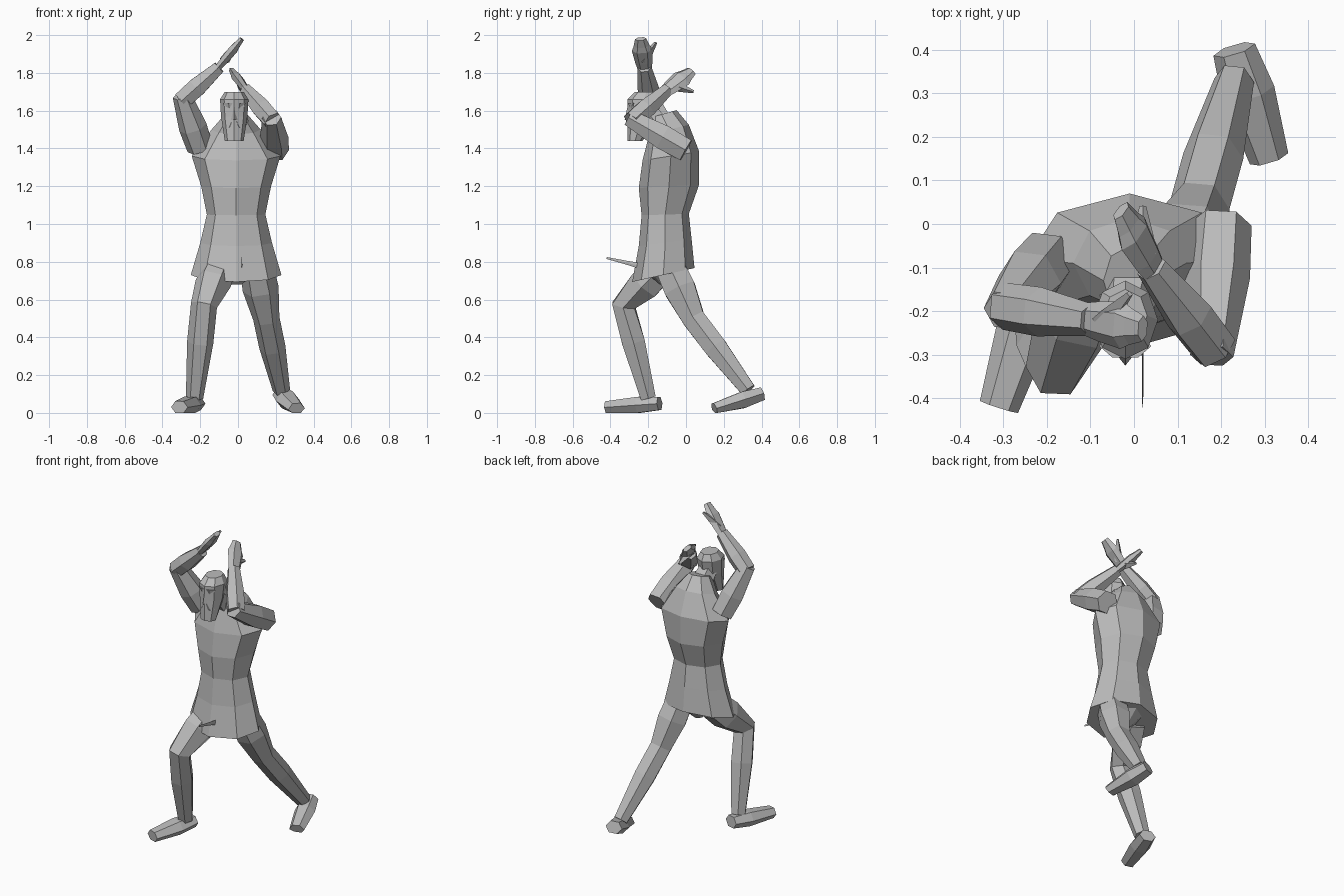
import bpy, bmesh, math
from mathutils import Vector

default_cube = bpy.data.objects.get("Cube")
if default_cube:
    bpy.data.objects.remove(default_cube, do_unlink=True)

grey = bpy.data.materials.new("clay_grey")
grey.use_nodes = True
grey.diffuse_color = (.5, .5, .5, 1)
grey.node_tree.nodes["Principled BSDF"].inputs["Base Color"].default_value = grey.diffuse_color


def ring(centre, across, along, wide, deep, sides):
    """Points of a flattened polygon around a centre."""
    angles = [math.tau * step / sides for step in range(sides)]
    return [centre + across * wide * math.cos(a) + along * deep * math.sin(a) for a in angles]


def skin(name, rings):
    """Bridge equal rings into a closed, flat-shaded part."""
    bm = bmesh.new()
    loops = []
    for points in rings:
        for point in points:
            point.z = max(point.z, 0)
        loops.append([bm.verts.new(point) for point in points])
    for lower, upper in zip(loops, loops[1:]):
        for k in range(len(lower)):
            bm.faces.new((lower[k - 1], lower[k], upper[k], upper[k - 1]))
    bm.faces.new(loops[0])
    bm.faces.new(loops[-1])
    bmesh.ops.recalc_face_normals(bm, faces=bm.faces)
    mesh = bpy.data.meshes.new(name)
    bm.to_mesh(mesh)
    bm.free()
    mesh.materials.append(grey)
    part = bpy.data.objects.new(name, mesh)
    bpy.context.collection.objects.link(part)


def stack(name, x, rows, lean=lambda height: 0, sides=8):
    """Upright part; each row gives height, depth position, half width, half depth."""
    rings = []
    for height, y, wide, deep in rows:
        along = Vector((0, 1, lean(height)))
        rings.append(ring(Vector((x, y, height)), Vector((1, 0, 0)), along, wide, deep, sides))
    skin(name, rings)


def limb(name, joints, radii, across=Vector((1, 0, 0)), flat=1, swell=1.25, sides=6):
    """Tube through joints, with a muscle swelling part way along each bone."""
    path, sizes = [joints[0]], [radii[0]]
    for i in range(1, len(joints)):
        path += [joints[i - 1].lerp(joints[i], .4), joints[i]]
        sizes += [(radii[i - 1] + radii[i]) / 2 * swell, radii[i]]
    rings = []
    for i, (centre, size) in enumerate(zip(path, sizes)):
        axis = (path[min(i + 1, len(path) - 1)] - path[max(i - 1, 0)]).normalized()
        side = (across - axis * across.dot(axis)).normalized()
        rings.append(ring(centre, side, axis.cross(side), size, size * flat, sides))
    skin(name, rings)


# Tunic and torso: flared hem, narrow waist, broad shoulders sloping to the neck
stack("tunic_torso", -.01, [
    (.73, -.12, .24, .165),
    (.9, -.11, .19, .14),
    (1.05, -.11, .155, .125),
    (1.2, -.09, .185, .16),
    (1.36, -.08, .235, .15),
    (1.5, -.09, .13, .105),
    (1.58, -.13, .06, .08)], lean=lambda height: abs(height - 1.1) * .6)

# Neck, leaning forward
limb("neck", [Vector((0, -.1, 1.46)), Vector((-.02, -.21, 1.6))], (.08, .06), swell=1)

# Head tapering into a flat beard
stack("head", -.02, [
    (1.44, -.27, .05, .04),
    (1.57, -.23, .07, .08),
    (1.66, -.22, .075, .09),
    (1.7, -.21, .05, .06)])

# Brow, nose and moustache
stack("brow", -.02, [(1.61, -.28, .05, .02), (1.64, -.28, .06, .03)], sides=6)
stack("nose", -.02, [(1.55, -.3, .02, .025), (1.62, -.29, .01, .02)], sides=4)
stack("moustache", -.02, [(1.51, -.28, .05, .025), (1.55, -.28, .02, .03)], sides=6)

# Joints of the pose: one arm overhead, one folded; one leg forward, one back
pose = {
    "right": dict(
        shoulder=(-.2, -.08, 1.4), elbow=(-.29, -.19, 1.66), wrist=(-.1, -.22, 1.83),
        fingertip=(.02, -.24, 1.98), thumb=(-.01, -.16, 1.96), palm=(0, 1, 0),
        hip=(-.1, -.14, .76), knee=(-.18, -.33, .57), ankle=(-.23, -.2, .08),
        heel=(-.22, -.14, .05), toe=(-.31, -.42, .03)),
    "left": dict(
        shoulder=(.2, 0, 1.39), elbow=(.18, -.28, 1.55), wrist=(.04, -.1, 1.71),
        fingertip=(-.03, .03, 1.81), thumb=(.02, .04, 1.7), palm=(.5, .6, -.6),
        hip=(.1, -.08, .76), knee=(.15, .04, .5), ankle=(.23, .33, .12),
        heel=(.23, .4, .1), toe=(.31, .15, .02)),
}

# Arms, hands, legs and feet
for side, places in pose.items():
    at = {joint: Vector(place) for joint, place in places.items()}
    shoulder, elbow, wrist, palm = at["shoulder"], at["elbow"], at["wrist"], at["palm"]
    chest = Vector((0, shoulder.y, shoulder.z))
    limb(side + "_shoulder", [shoulder.lerp(chest, .6), shoulder], (.085, .06), swell=1.15)
    limb(side + "_upper_arm", [shoulder, shoulder.lerp(elbow, 1.08)], (.07, .05))
    limb(side + "_forearm", [wrist.lerp(elbow, 1.04), wrist], (.054, .037), palm)
    knuckle = wrist.lerp(at["fingertip"], .6)
    limb(side + "_hand", [wrist.lerp(elbow, .08), knuckle, at["fingertip"]],
         (.037, .055, .03), palm, flat=.5, swell=1)
    limb(side + "_thumb", [wrist.lerp(knuckle, .4), at["thumb"]], (.028, .008), sides=4)
    limb(side + "_leg", [at["hip"], at["knee"], at["ankle"]], (.09, .07, .046), swell=1.2)
    limb(side + "_foot", [at["heel"], at["toe"]], (.05, .046), flat=.8, swell=1.3)

# Pelvis under the hem
stack("pelvis", -.01, [(.68, -.11, .03, .03), (.76, -.11, .12, .12)])

# Thin belt end sticking out in front
limb("belt_end", [Vector((.02, -.25, .78)), Vector((.02, -.42, .82))],
     (.003, .001), flat=5, swell=1, sides=4)
